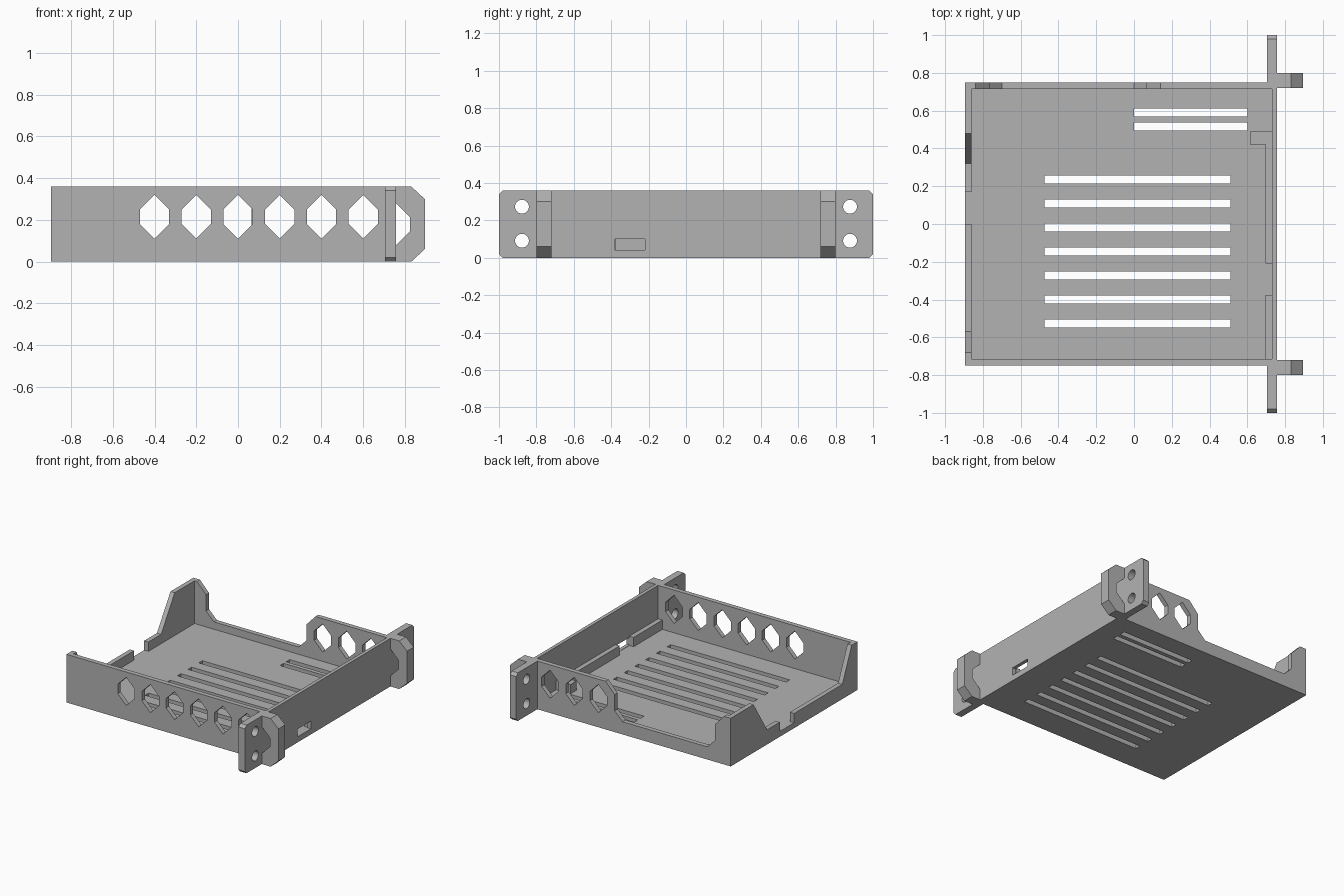
import bpy
import math
from mathutils import Matrix

cube = bpy.data.objects.get("Cube")
if cube:
    bpy.data.objects.remove(cube, do_unlink=True)

grey = bpy.data.materials.new("plain grey")
grey.use_nodes = True
COLOUR = (0.45, 0.45, 0.45, 1)
grey.diffuse_color = COLOUR
grey.node_tree.nodes["Principled BSDF"].inputs["Base Color"].default_value = COLOUR

# Each matrix turns a flat sheet so that it is extruded along the named axis
TURN = {
    "x": Matrix(((0, 0, 1, 0), (1, 0, 0, 0), (0, 1, 0, 0), (0, 0, 0, 1))),
    "y": Matrix(((1, 0, 0, 0), (0, 0, -1, 0), (0, 1, 0, 0), (0, 0, 0, 1))),
    "z": Matrix.Identity(4),
}


def sheet(name, axis, low, high, outline, holes=()):
    """Extrude a flat outline with holes between two positions on an axis."""
    curve = bpy.data.curves.new(name, "CURVE")
    curve.dimensions = "2D"
    curve.fill_mode = "BOTH"
    curve.extrude = (high - low) / 2
    for loop in (outline, *holes):
        spline = curve.splines.new("POLY")
        spline.points.add(len(loop) - 1)
        for point, (u, v) in zip(spline.points, loop):
            point.co = (u, v, 0, 1)
        spline.use_cyclic_u = True
    source = bpy.data.objects.new(name + " outline", curve)
    bpy.context.collection.objects.link(source)
    graph = bpy.context.evaluated_depsgraph_get()
    mesh = bpy.data.meshes.new_from_object(source.evaluated_get(graph))
    bpy.data.objects.remove(source, do_unlink=True)
    bpy.data.curves.remove(curve)
    middle = (low + high) / 2
    shift = Matrix.Translation([middle if axis == a else 0 for a in "xyz"])
    mesh.transform(shift @ TURN[axis])
    mesh.materials.clear()
    mesh.materials.append(grey)
    for face in mesh.polygons:
        face.use_smooth = False
        face.material_index = 0
    part = bpy.data.objects.new(name, mesh)
    bpy.context.collection.objects.link(part)
    return part


def rect(u0, u1, v0, v1):
    return [(u0, v0), (u1, v0), (u1, v1), (u0, v1)]


def vent(x, z=0.215, w=0.07, h=0.105):
    k = h - w
    return [(x, z + h), (x + w, z + k), (x + w, z - k),
            (x, z - h), (x - w, z - k), (x - w, z + k)]


def circle(u, v, r, n=32):
    return [(u + r * math.cos(math.tau * i / n), v + r * math.sin(math.tau * i / n))
            for i in range(n)]


LEFT, RIGHT = -0.895, 0.757      # outer faces of the tray
IN_LEFT, IN_RIGHT = -0.86, 0.731
EAR = 0.705                      # inner face of the mounting ears
OUT_Y, IN_Y = 0.75, 0.715
TOP, FLOOR, LIP = 0.36, 0.04, 0.095

# Floor with long and short cooling slots
slots = [rect(-0.475, 0.51, y - 0.021, y + 0.021)
         for y in (0.236 - 0.127 * i for i in range(7))]
slots += [rect(0, 0.6, y - 0.021, y + 0.021) for y in (0.59, 0.517)]
sheet("floor", "z", 0, FLOOR, rect(IN_LEFT, IN_RIGHT, -IN_Y, IN_Y), slots)

# Front wall with six vents
sheet("front_wall", "y", -OUT_Y, -IN_Y, rect(LEFT, EAR, 0, TOP),
      [vent(-0.4 + 0.2 * i) for i in range(6)])

# Back wall with a wide cutaway and three vents
sheet("back_wall", "y", IN_Y, OUT_Y,
      [(LEFT, 0), (EAR, 0), (EAR, TOP), (0.14, TOP), (0.065, 0.28), (0.065, 0.16),
       (0, LIP), (-0.7, LIP), (-0.765, 0.16), (-0.765, 0.28), (-0.84, TOP), (LEFT, TOP)],
      [vent(0.2 * i) for i in (1, 2, 3)])

# Side wall with a sloped cutaway and a cable notch
sheet("side_wall", "x", LEFT, IN_LEFT,
      [(-IN_Y, 0), (IN_Y, 0), (IN_Y, TOP), (0.48, TOP), (0.32, 0.11), (0.17, 0.11),
       (0.17, FLOOR), (0, FLOOR), (0, 0.11), (-0.57, 0.11), (-0.68, TOP), (-IN_Y, TOP)])

# End panel with a small port
sheet("end_panel", "x", IN_RIGHT, RIGHT, rect(-IN_Y, IN_Y, 0, TOP),
      [rect(-0.38, -0.22, 0.042, 0.1)])

# Low rails inside the end panel, with a stop block
for name, x, y0, y1 in (("front_rail", 0.696, -IN_Y, -0.375),
                        ("back_rail", 0.696, -0.21, 0.42),
                        ("stop_block", 0.613, 0.42, 0.49)):
    sheet(name, "z", FLOOR, 0.11, rect(x, IN_RIGHT, y0, y1))

# Mounting ears with screw holes, and pull handles
for side, s in (("front", -1), ("back", 1)):
    c = 0.02
    ear = [(IN_Y, 0), (1 - c, 0), (1, c), (1, TOP - c), (1 - c, TOP), (IN_Y, TOP)]
    sheet(side + "_ear", "x", EAR, RIGHT, [(s * y, z) for y, z in ear],
          [circle(s * 0.877, z, 0.037) for z in (0.091, 0.273)])
    y0, y1 = sorted((s * 0.72, s * 0.8))
    sheet(side + "_handle", "y", y0, y1,
          [(RIGHT, 0), (0.83, 0), (0.895, 0.06), (0.895, 0.3), (0.83, TOP), (RIGHT, TOP),
           (RIGHT, 0.28), (0.825, 0.212), (0.825, 0.148), (RIGHT, 0.08)])
